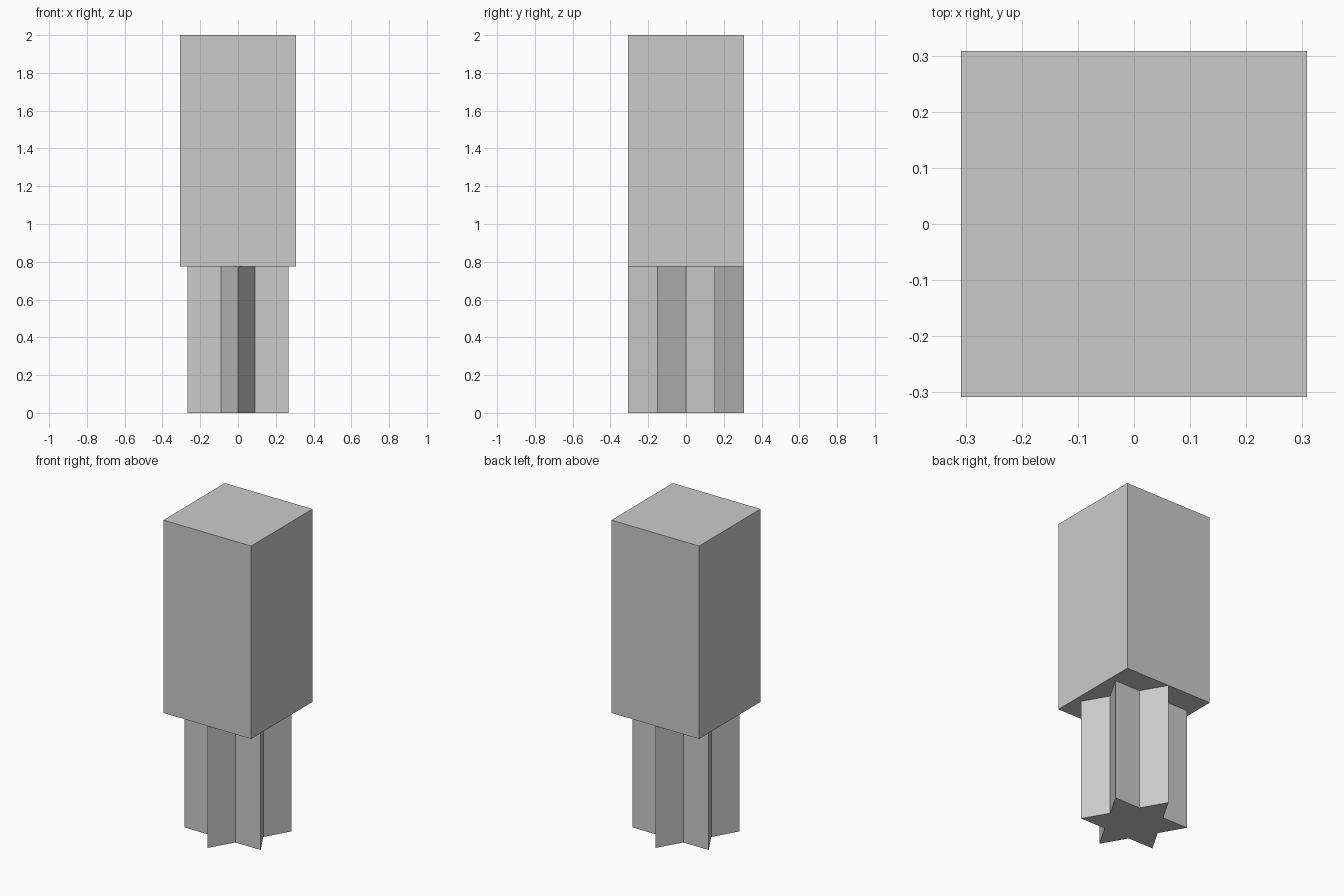
import bpy
import bmesh
from math import radians, sqrt
from mathutils import Matrix, Vector

cube = bpy.data.objects.get("Cube")
if cube:
    bpy.data.objects.remove(cube, do_unlink=True)

RADIUS = 0.308      # half width of the block and reach of the star points
SHOULDER = 0.775    # height where the star shaft meets the block
TOP = 2.0

grey = bpy.data.materials.new("light grey")
grey.use_nodes = True
colour = (0.6, 0.6, 0.6, 1)
grey.diffuse_color = colour
grey.node_tree.nodes["Principled BSDF"].inputs["Base Color"].default_value = colour


def prism(name, outline, bottom, top):
    """Extrude a flat outline upwards into a closed solid."""
    bm = bmesh.new()
    base = bm.faces.new([bm.verts.new((p.x, p.y, bottom)) for p in outline])
    result = bmesh.ops.extrude_face_region(bm, geom=[base], use_keep_orig=True)
    raised = [v for v in result["geom"] if isinstance(v, bmesh.types.BMVert)]
    bmesh.ops.translate(bm, verts=raised, vec=(0, 0, top - bottom))
    bmesh.ops.recalc_face_normals(bm, faces=bm.faces)
    mesh = bpy.data.meshes.new(name)
    bm.to_mesh(mesh)
    bm.free()
    mesh.materials.append(grey)
    obj = bpy.data.objects.new(name, mesh)
    bpy.context.collection.objects.link(obj)
    return obj


def ring(count, radii, start):
    """Points around a circle, cycling through the given radii."""
    return [Matrix.Rotation(radians(start + 360 * i / count), 2)
            @ Vector((radii[i % len(radii)], 0)) for i in range(count)]


# Six-pointed star shaft, points towards front and back
prism("star_shaft", ring(12, [RADIUS, RADIUS / sqrt(3)], 90), 0, SHOULDER)

# Square block on top
prism("upper_block", ring(4, [RADIUS * sqrt(2)], 45), SHOULDER, TOP)
